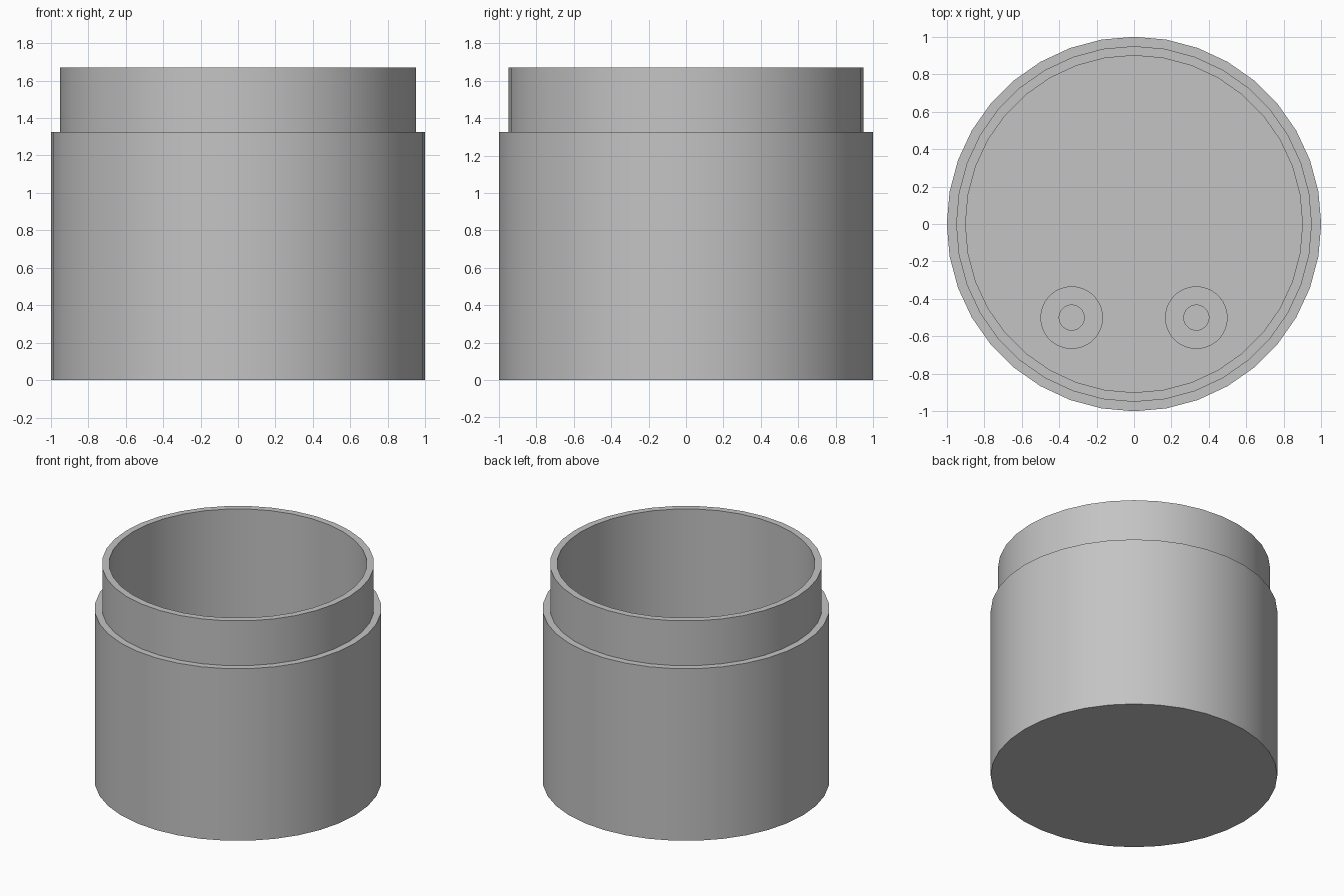
import bpy
import bmesh
import math

cube = bpy.data.objects.get("Cube")
if cube:
    bpy.data.objects.remove(cube, do_unlink=True)

SIDES = 36
FLOOR = 0.1
SHOULDER = 1.325
TOP = 1.67
BOSS_TOP = 0.43

grey = bpy.data.materials.new("plain grey")
grey.use_nodes = True
colour = (0.55, 0.55, 0.55, 1)
grey.diffuse_color = colour
grey.node_tree.nodes["Principled BSDF"].inputs["Base Color"].default_value = colour


def lathe(name, profile, location=(0, 0, 0), closed=False):
    """Turn a profile of (radius, height) points around the z axis."""
    bm = bmesh.new()
    verts = [bm.verts.new((r, 0, z)) for r, z in profile]
    edges = [bm.edges.new(pair) for pair in zip(verts, verts[1:])]
    if closed:
        edges.append(bm.edges.new((verts[-1], verts[0])))
    bmesh.ops.spin(bm, geom=verts + edges, cent=(0, 0, 0), axis=(0, 0, 1),
                   angle=math.tau, steps=SIDES, use_duplicate=False)
    bmesh.ops.remove_doubles(bm, verts=bm.verts[:], dist=0.0001)
    bmesh.ops.recalc_face_normals(bm, faces=bm.faces[:])
    mesh = bpy.data.meshes.new(name)
    bm.to_mesh(mesh)
    bm.free()
    mesh.materials.append(grey)
    obj = bpy.data.objects.new(name, mesh)
    obj.location = location
    bpy.context.collection.objects.link(obj)
    bpy.ops.object.select_all(action="DESELECT")
    obj.select_set(True)
    bpy.context.view_layer.objects.active = obj
    bpy.ops.object.shade_smooth_by_angle(angle=math.radians(30))
    return obj


# Open container with a stepped lip and a solid floor
lathe("container_body", [(0, 0), (1, 0), (1, SHOULDER), (0.95, SHOULDER),
                         (0.95, TOP), (0.9, TOP), (0.9, FLOOR), (0, FLOOR)])

# Two hollow screw bosses standing on the floor
for side, x in (("left", 0.333), ("right", -0.333)):
    lathe(side + "_screw_boss",
          [(0.167, FLOOR), (0.167, BOSS_TOP), (0.067, BOSS_TOP), (0.067, FLOOR)],
          location=(x, -0.5, 0), closed=True)
